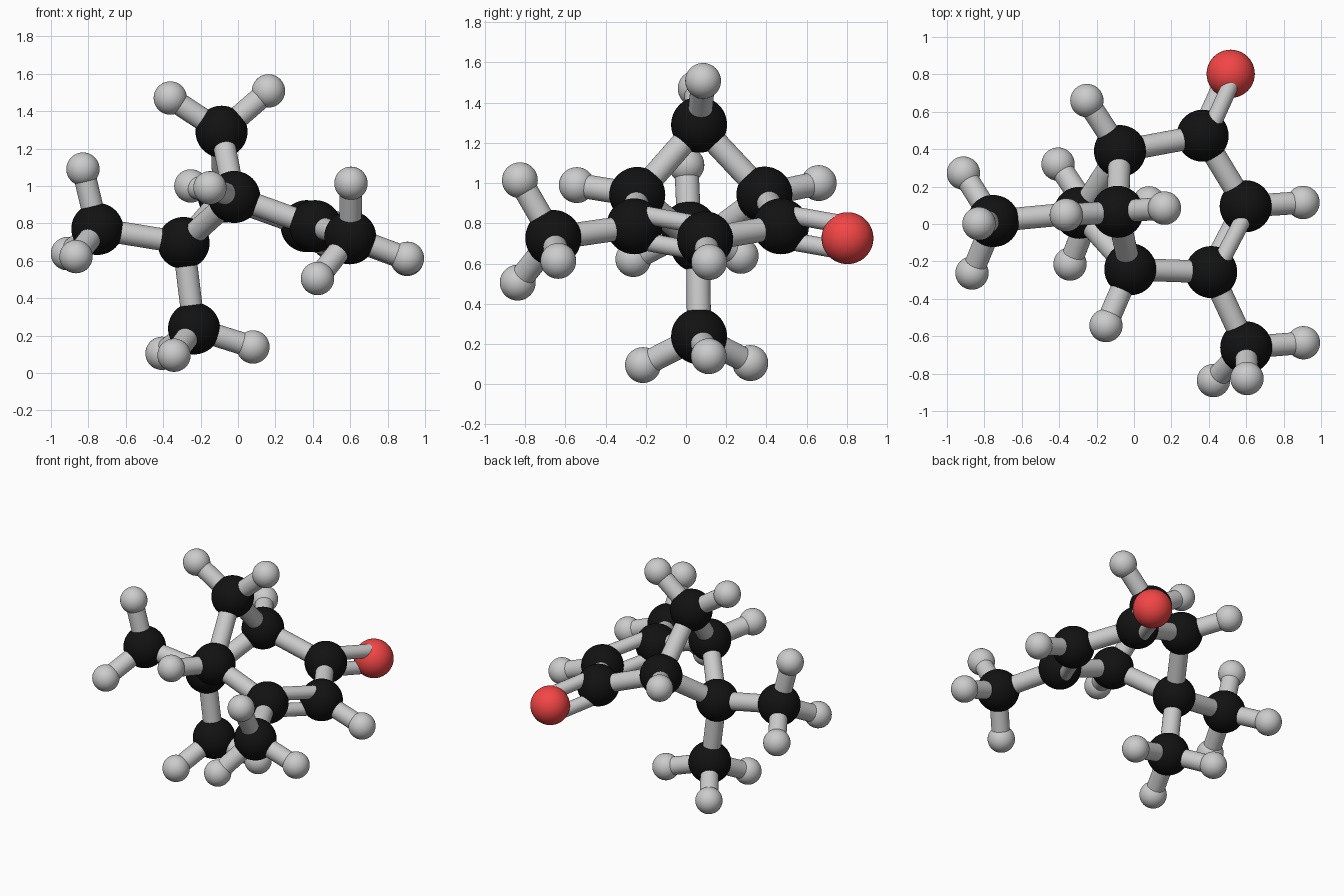
import bpy
from mathutils import Vector

if "Cube" in bpy.data.objects:
    bpy.data.objects.remove(bpy.data.objects["Cube"])


def material(name, color):
    m = bpy.data.materials.new(name)
    m.diffuse_color = color
    m.use_nodes = True
    m.node_tree.nodes["Principled BSDF"].inputs["Base Color"].default_value = m.diffuse_color
    return m


BLACK = material("carbon black", (0.006, 0.006, 0.006, 1))
RED = material("oxygen red", (0.9, 0.06, 0.06, 1))

# Carbon skeleton: name -> centre
carbons = {
    "bridge": (-0.088, 0.065, 1.29),
    "head_back": (-0.075, 0.39, 0.943),
    "head_front": (-0.02, -0.242, 0.941),
    "ketone": (0.367, 0.472, 0.785),
    "alkene": (0.597, 0.095, 0.72),
    "alkene_methyl": (0.413, -0.257, 0.785),
    "ring_methyl": (0.6, -0.66, 0.727),
    "quaternary": (-0.291, 0.06, 0.695),
    "lower_methyl": (-0.235, 0.065, 0.238),
    "side_methyl": (-0.752, 0.016, 0.77),
}

# Hydrogens grouped by the carbon that carries them
hydrogens = {
    "bridge": [(-0.362, 0.048, 1.47), (0.163, 0.085, 1.508)],
    "head_back": [(-0.252, 0.66, 1.0)],
    "head_front": [(-0.15, -0.543, 0.99)],
    "alkene": [(0.904, 0.115, 0.607)],
    "ring_methyl": [(0.604, -0.826, 1.014), (0.425, -0.837, 0.505), (0.906, -0.635, 0.613)],
    "lower_methyl": [(0.08, 0.113, 0.139), (-0.406, 0.32, 0.105), (-0.342, -0.214, 0.095)],
    "side_methyl": [(-0.829, 0.002, 1.09), (-0.912, 0.272, 0.638), (-0.866, -0.262, 0.622)],
}

OXYGEN = (0.517, 0.803, 0.726)

single_bonds = [
    ("bridge", "head_back"), ("bridge", "head_front"),
    ("quaternary", "head_back"), ("quaternary", "head_front"),
    ("quaternary", "lower_methyl"), ("quaternary", "side_methyl"),
    ("head_back", "ketone"), ("ketone", "alkene"),
    ("alkene_methyl", "head_front"), ("alkene_methyl", "ring_methyl"),
]


def atom(name, pos, radius, mat=None):
    bpy.ops.mesh.primitive_uv_sphere_add(segments=40, ring_count=24, radius=radius, location=pos)
    ob = bpy.context.object
    ob.name = name
    bpy.ops.object.shade_smooth()
    if mat:
        ob.data.materials.append(mat)


def bond(name, a, b, radius=0.06):
    a, b = Vector(a), Vector(b)
    d = b - a
    bpy.ops.mesh.primitive_cylinder_add(vertices=32, radius=radius, depth=d.length,
                                        location=(a + b) / 2)
    ob = bpy.context.object
    ob.name = name
    ob.rotation_euler = d.to_track_quat('Z', 'Y').to_euler()
    bpy.ops.object.shade_smooth_by_angle()


def double_bond(name, a, b):
    a, b = Vector(a), Vector(b)
    # the pair straddles the ring plane
    off = (b - a).cross(Vector((0, 1, 0))).normalized() * 0.07
    for label, s in (("upper", 1), ("lower", -1)):
        bond(f"{name}_{label}", a + off * s, b + off * s, 0.045)


# Atoms
for key, pos in carbons.items():
    atom(f"{key}_carbon", pos, 0.139, BLACK)
atom("oxygen", OXYGEN, 0.129, RED)

# Hydrogens and their bonds
for key, points in hydrogens.items():
    for i, p in enumerate(points, 1):
        atom(f"{key}_hydrogen_{i}", p, 0.089)
        bond(f"{key}_hydrogen_bond_{i}", carbons[key], p)

# Skeleton bonds
for a, b in single_bonds:
    bond(f"bond_{a}_{b}", carbons[a], carbons[b])
double_bond("oxygen_double_bond", carbons["ketone"], OXYGEN)
double_bond("alkene_double_bond", carbons["alkene_methyl"], carbons["alkene"])
